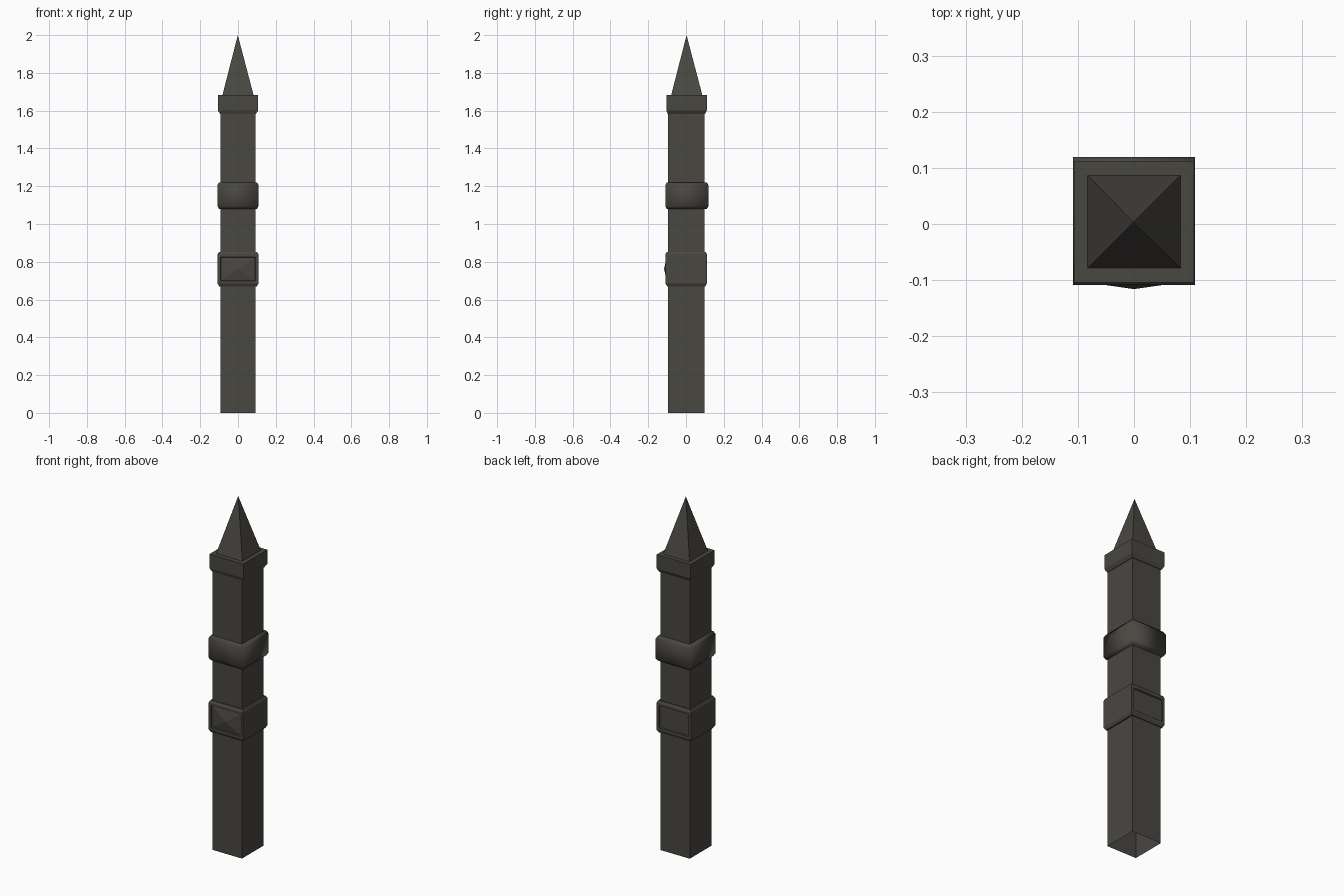
import bpy, bmesh
from mathutils import Vector

if "Cube" in bpy.data.objects:
    bpy.data.objects.remove(bpy.data.objects["Cube"])

iron = bpy.data.materials.new("dark iron grey")
iron.diffuse_color = (0.068, 0.063, 0.053, 1)
iron.use_nodes = True
iron.node_tree.nodes["Principled BSDF"].inputs["Base Color"].default_value = iron.diffuse_color


def loft(name, rings, bottom=True, top=True, edit=None, smooth=False):
    """Stack rectangular rings (z, half x, front y, back y) into one part."""
    bm = bmesh.new()
    loops = []
    for z, hx, y0, y1 in rings:
        pts = [(-hx, y0, z), (hx, y0, z), (hx, y1, z), (-hx, y1, z)]
        loops.append([bm.verts.new(p) for p in pts])
    for a, b in zip(loops, loops[1:]):
        for i in range(4):
            j = (i + 1) % 4
            bm.faces.new((a[i], a[j], b[j], b[i]))
    if bottom:
        bm.faces.new(loops[0][::-1])
    if top:
        bm.faces.new(loops[-1])
    bm.normal_update()
    if edit:
        edit(bm)
    me = bpy.data.meshes.new(name)
    bm.to_mesh(me)
    bm.free()
    me.materials.append(iron)
    for p in me.polygons:
        p.use_smooth = smooth
    ob = bpy.data.objects.new(name, me)
    bpy.context.collection.objects.link(ob)
    return ob


def panels(bm):
    """Sunken panels on front and back; the front one swells to a point."""
    bm.faces.ensure_lookup_table()
    tall = [f for f in bm.faces if abs(f.normal.y) > 0.99 and f.calc_area() > 0.01]
    for f in tall:
        front = f.normal.y < 0
        bmesh.ops.inset_individual(bm, faces=[f], thickness=0.02)
        bmesh.ops.inset_individual(bm, faces=[f], thickness=0.004)
        for v in f.verts:
            v.co.y += 0.006 if front else -0.006
        if front:
            res = bmesh.ops.poke(bm, faces=[f])
            res["verts"][0].co.y = -0.116
            for t in res["faces"]:
                t.smooth = True


# Square shaft, open underneath
loft("shaft", [(0, 0.0925, -0.096, 0.098), (1.6, 0.0925, -0.096, 0.098)], bottom=False)

# Lower block with panels
loft("panel_block", [(0.67, 0.100, -0.100, 0.103), (0.685, 0.108, -0.109, 0.110),
                     (0.84, 0.108, -0.109, 0.110), (0.852, 0.101, -0.102, 0.104)],
     edit=panels)

# Middle collar with soft shading
loft("collar", [(1.08, 0.101, -0.102, 0.110), (1.095, 0.109, -0.109, 0.119),
                (1.205, 0.109, -0.109, 0.119), (1.22, 0.101, -0.102, 0.110)],
     smooth=True)

# Capital under the spike
loft("capital", [(1.583, 0.095, -0.097, 0.101), (1.602, 0.107, -0.104, 0.111),
                 (1.682, 0.107, -0.104, 0.111)])


# Pointed top
def point(bm):
    bmesh.ops.remove_doubles(bm, verts=[v for v in bm.verts if v.co.z > 1.9], dist=0.01)


loft("spike", [(1.68, 0.083, -0.079, 0.087), (2.0, 0.001, 0.003, 0.005)],
     bottom=False, edit=point)
